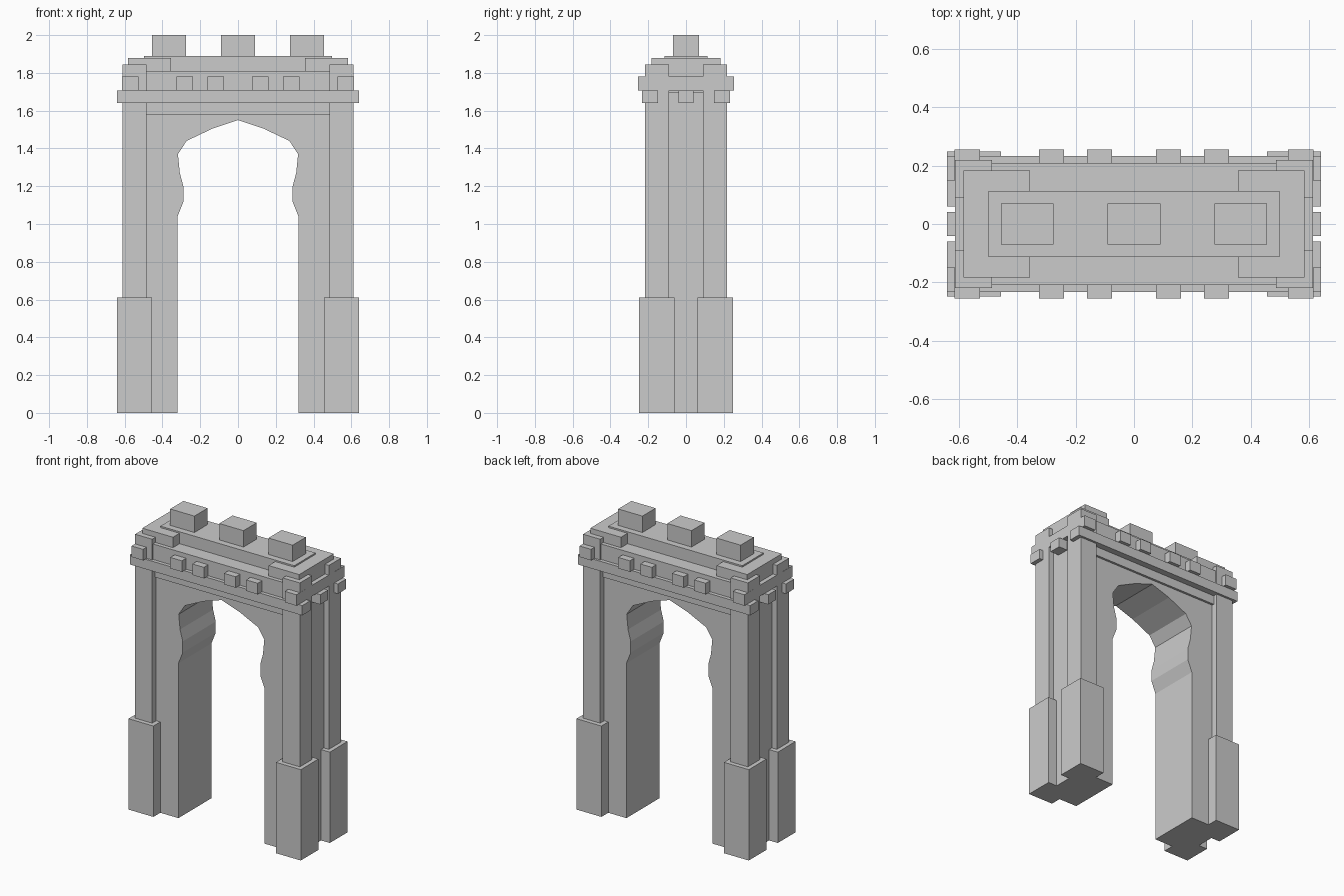
import bpy, bmesh

if "Cube" in bpy.data.objects:
    bpy.data.objects.remove(bpy.data.objects["Cube"])


def finish(name, bm):
    bmesh.ops.recalc_face_normals(bm, faces=bm.faces)
    mesh = bpy.data.meshes.new(name)
    bm.to_mesh(mesh)
    bm.free()
    ob = bpy.data.objects.new(name, mesh)
    bpy.context.collection.objects.link(ob)
    return ob


def box(name, x, y, z, mirror=(False, False)):
    """Box from (min, max) ranges, optionally mirrored across x and/or y."""
    bm = bmesh.new()
    bmesh.ops.create_cube(bm, size=1)
    for v in bm.verts:
        v.co = [r[0] if c < 0 else r[1] for c, r in zip(v.co, (x, y, z))]
    ob = finish(name, bm)
    if any(mirror):
        m = ob.modifiers.new("mirror", 'MIRROR')
        m.use_axis = (mirror[0], mirror[1], False)
        m.use_mirror_merge = False
    return ob


# Arch wall: half outline of the opening, mirrored, extruded through y
half = [(.32, 0), (.32, 1.04), (.288, 1.12), (.288, 1.195), (.308, 1.27),
        (.318, 1.37), (.272, 1.44), (.135, 1.505)]
W, TOP, D = .575, 1.70, .175
outline = ([(W, 0)] + half + [(0, 1.55)] + [(-x, z) for x, z in reversed(half)]
           + [(-W, 0), (-W, TOP), (W, TOP)])
bm = bmesh.new()
face = bm.faces.new([bm.verts.new((x, -D, z)) for x, z in outline])
ext = bmesh.ops.extrude_face_region(bm, geom=[face])
moved = [g for g in ext["geom"] if isinstance(g, bmesh.types.BMVert)]
bmesh.ops.translate(bm, vec=(0, 2 * D, 0), verts=moved)
finish("arch_wall", bm)

# Corner pedestals and posts
both = (True, True)
box("pedestal", (.455, .64), (.06, .248), (0, .61), both)
box("corner_post", (.485, .612), (.09, .218), (.6, 1.845), both)

# Lintel lip and cornice on front and back
box("lintel_lip", (-.49, .49), (.15, .19), (1.58, 1.65), (False, True))
box("cornice_beam", (-.64, .64), (.147, .233), (1.64, 1.706), (False, True))
box("side_bracket", (.5, .64), (-.041, .041), (1.64, 1.706), (True, False))

# Attic body and side band
box("attic_body", (-.55, .55), (-.209, .209), (1.66, 1.81))
box("side_band", (-.612, .612), (-.14, .14), (1.706, 1.78))

# Dentils along front and back
for x in (.118, .282, .57):
    box("dentil", (x - .043, x + .043), (.15, .255), (1.706, 1.78), both)

# Roof steps and merlons
box("roof_end_block", (.355, .583), (-.183, .183), (1.75, 1.88), (True, False))
box("roof_slab", (-.497, .497), (-.113, .113), (1.8, 1.89))
for x in (-.365, 0, .365):
    box("merlon", (x - .09, x + .09), (-.07, .07), (1.88, 2))
